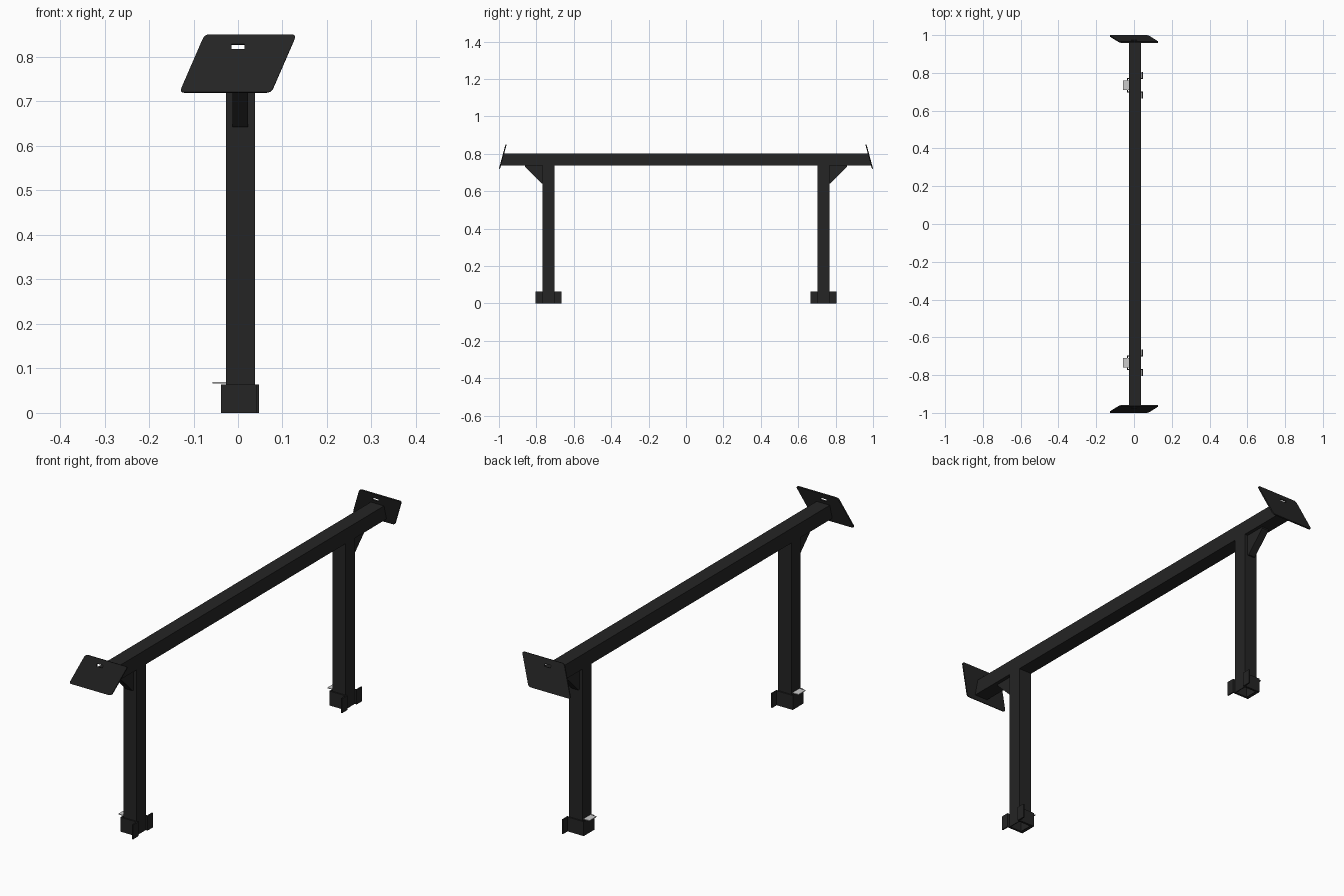
import bpy, bmesh, math
from mathutils import Matrix, Vector

if "Cube" in bpy.data.objects:
    bpy.data.objects.remove(bpy.data.objects["Cube"])

X0, X1 = -0.027, 0.038          # tube sides
BOT, TOP = 0.737, 0.802         # beam underside and top
LEG0, LEG1 = -0.767, -0.702     # front leg along y


def material(name, color):
    m = bpy.data.materials.new(name)
    m.diffuse_color = color
    m.use_nodes = True
    m.node_tree.nodes["Principled BSDF"].inputs["Base Color"].default_value = m.diffuse_color
    return m


black = material("black_paint", (0.018, 0.018, 0.018, 1))
steel = material("light_steel", (0.55, 0.56, 0.55, 1))


def add(name, mesh, mat, mirror=True):
    ob = bpy.data.objects.new(name, mesh)
    bpy.context.collection.objects.link(ob)
    mesh.materials.clear()
    mesh.materials.append(mat)
    if mirror:                  # repeat at the back end
        mod = ob.modifiers.new("back_copy", 'MIRROR')
        mod.use_axis = (False, True, False)
        mod.use_mirror_merge = False
    return ob


def prism(name, pts, axis, lo, hi, mat, mirror=True, hollow=0):
    """Extrude a 2D outline along x (pts are y,z) or z (pts are x,y)."""
    bm = bmesh.new()
    place = (lambda p: (lo, *p)) if axis == 'x' else (lambda p: (*p, lo))
    face = bm.faces.new([bm.verts.new(place(p)) for p in pts])
    ext = bmesh.ops.extrude_face_region(bm, geom=[face], use_keep_orig=True)
    step = Vector((hi - lo, 0, 0)) if axis == 'x' else Vector((0, 0, hi - lo))
    bmesh.ops.translate(bm, vec=step, verts=[v for v in ext['geom'] if isinstance(v, bmesh.types.BMVert)])
    bmesh.ops.recalc_face_normals(bm, faces=bm.faces)
    if hollow:                  # open tube end at the bottom
        bm.normal_update()
        end = min(bm.faces, key=lambda f: f.calc_center_median().z)
        bmesh.ops.inset_region(bm, faces=[end], thickness=0.005)
        inner = bmesh.ops.extrude_discrete_faces(bm, faces=[end])['faces']
        bmesh.ops.translate(bm, vec=(0, 0, hollow), verts=inner[0].verts)
    me = bpy.data.meshes.new(name)
    bm.to_mesh(me)
    bm.free()
    return add(name, me, mat, mirror)


def rounded(corners, r, steps=4):
    out = []
    for i, c in enumerate(corners):
        c = Vector(c)
        a = c + (Vector(corners[i - 1]) - c).normalized() * r
        b = c + (Vector(corners[(i + 1) % len(corners)]) - c).normalized() * r
        for k in range(steps + 1):
            t = k / steps
            out.append(a * (1 - t) ** 2 + c * 2 * t * (1 - t) + b * t * t)
    return out


# top beam with ends cut to the tilt of the plates
tilt = 0.035 / 0.13
y_at = lambda z: 0.997 - (z - 0.72) * tilt
prism("top_beam", [(-y_at(BOT), BOT), (y_at(BOT), BOT), (y_at(TOP), TOP), (-y_at(TOP), TOP)],
      'x', X0, X1, black, mirror=False)

# legs and corner gussets
prism("leg", [(X0, LEG0), (X1, LEG0), (X1, LEG1), (X0, LEG1)], 'z', 0, BOT, black, hollow=0.6)
prism("gusset", [(LEG0, BOT), (LEG0, 0.642), (LEG0 - 0.006, 0.642), (-0.862, 0.731), (-0.862, BOT)],
      'x', -0.012, 0.022, black)

# foot bracket: U-shaped sheet with outward flanges
t, mid = 0.006, (LEG0 + LEG1) / 2
h, f = (LEG1 - LEG0) / 2, 0.07
half = [(0.047, f), (0.047, h), (-0.038 + t, h)]
outer = [(-0.038, h + t), (0.047 - t, h + t), (0.047 - t, f)]
outline = half + [(x, -y) for x, y in reversed(half)]
outline += [(x, -y) for x, y in reversed(outer)] + outer
prism("foot_bracket", [(x, y + mid) for x, y in outline], 'z', 0, 0.064, black)

# small latch tab on the inner side of each foot
prism("latch_tab", [(-0.057, mid - 0.025), (X0, mid - 0.025), (X0, mid + 0.025), (-0.057, mid + 0.025)],
      'z', 0.066, 0.069, steel)

# tilted end plates with a slot
length = math.hypot(0.035, 0.13)
plate = rounded([(-0.1315, 0), (0.075, 0), (0.1315, length), (-0.075, length)], 0.012)
s0, s1 = 0.097 * length / 0.13, 0.108 * length / 0.13
slot = [Vector(p) for p in ((-0.015, s0), (-0.015, s1), (0.015, s1), (0.015, s0))]
cu = bpy.data.curves.new("end_plate_outline", 'CURVE')
cu.dimensions, cu.fill_mode, cu.extrude = '2D', 'BOTH', 0.003
for loop in (plate, slot):
    sp = cu.splines.new('POLY')
    sp.points.add(len(loop) - 1)
    for p, v in zip(sp.points, loop):
        p.co = (v.x, v.y, 0, 1)
    sp.use_cyclic_u = True
helper = bpy.data.objects.new("plate_helper", cu)
bpy.context.collection.objects.link(helper)
me = bpy.data.meshes.new_from_object(helper)
bpy.data.objects.remove(helper)
me.transform(Matrix.Translation((0, -0.997, 0.72)) @ Matrix.Rotation(math.atan2(0.13, 0.035), 4, 'X'))
add("end_plate", me, black)
